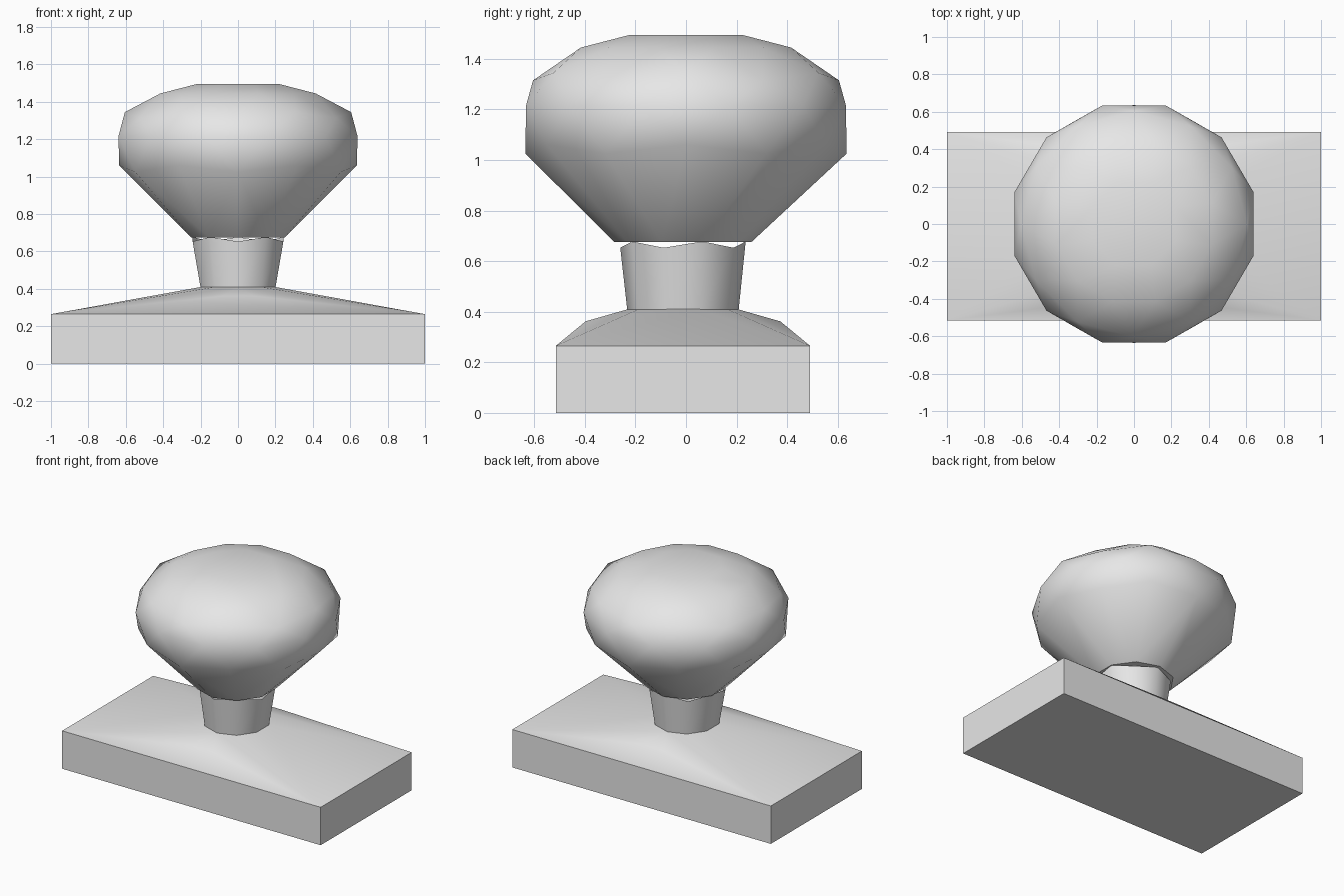
import bpy, bmesh, math

if "Cube" in bpy.data.objects:
    bpy.data.objects.remove(bpy.data.objects["Cube"])

CY = -0.012  # slight forward offset shared by base and neck

grey = bpy.data.materials.new("light grey")
grey.diffuse_color = (0.8, 0.8, 0.8, 1)
grey.use_nodes = True
grey.node_tree.nodes["Principled BSDF"].inputs["Base Color"].default_value = grey.diffuse_color


def ring(z, rx, n, turn=0.0, cy=0.0, ry=None, zig=0.0):
    """Points of an n-sided ring; turn is in steps, zig lowers every other point."""
    ry = ry or rx
    pts = []
    for i in range(n):
        a = 2 * math.pi * (i + turn) / n
        pts.append((rx * math.cos(a), cy + ry * math.sin(a), z - zig * (i % 2)))
    return pts


def finish(name, bm, angle):
    bmesh.ops.recalc_face_normals(bm, faces=bm.faces)
    mesh = bpy.data.meshes.new(name)
    bm.to_mesh(mesh)
    bm.free()
    mesh.materials.append(grey)
    obj = bpy.data.objects.new(name, mesh)
    bpy.context.collection.objects.link(obj)
    bpy.ops.object.select_all(action='DESELECT')
    obj.select_set(True)
    bpy.context.view_layer.objects.active = obj
    bpy.ops.object.shade_smooth_by_angle(angle=math.radians(angle))
    return obj


def hull(name, points, angle):
    bm = bmesh.new()
    for p in points:
        bm.verts.new(p)
    res = bmesh.ops.convex_hull(bm, input=bm.verts)
    loose = [v for v in bm.verts if not v.link_faces]
    bmesh.ops.delete(bm, geom=loose, context='VERTS')
    bmesh.ops.dissolve_limit(bm, angle_limit=math.radians(0.5),
                             verts=bm.verts, edges=bm.edges)
    return finish(name, bm, angle)


# Base block with a sloping top rising to the neck
base = [(x, CY + y, z) for x in (-1, 1) for y in (-0.503, 0.503) for z in (0, 0.265)]
base += [(x, CY + y, 0.362) for x in (-0.08, 0.08) for y in (-0.385, 0.385)]
base += ring(0.41, 0.21, 10, 0.5, CY, 0.217)
hull("base", base, 35)

# Flared neck, open at the top with a notched rim
bm = bmesh.new()
low = [bm.verts.new(p) for p in ring(0.405, 0.21, 10, 0.5, CY, 0.22)]
top = [bm.verts.new(p) for p in ring(0.678, 0.255, 10, 0.5, CY, 0.248, 0.025)]
for i in range(10):
    j = (i + 1) % 10
    bm.faces.new((low[i], low[j], top[j], top[i]))
finish("neck", bm, 40)

# Faceted knob: cone below, staggered rings over the dome
knob = ring(0.675, 0.262, 10, 0.5, CY, 0.27)
knob += ring(1.06, 0.635, 12, 0.0, 0, None, 0.035)
knob += ring(1.215, 0.662, 12, 0.5, 0, 0.655)
knob += ring(1.345, 0.605, 12, 0.0, 0, None, 0.03)
knob += ring(1.445, 0.43, 12, 0.5)
knob += ring(1.495, 0.24, 8, 0.5)
hull("knob", knob, 32)
